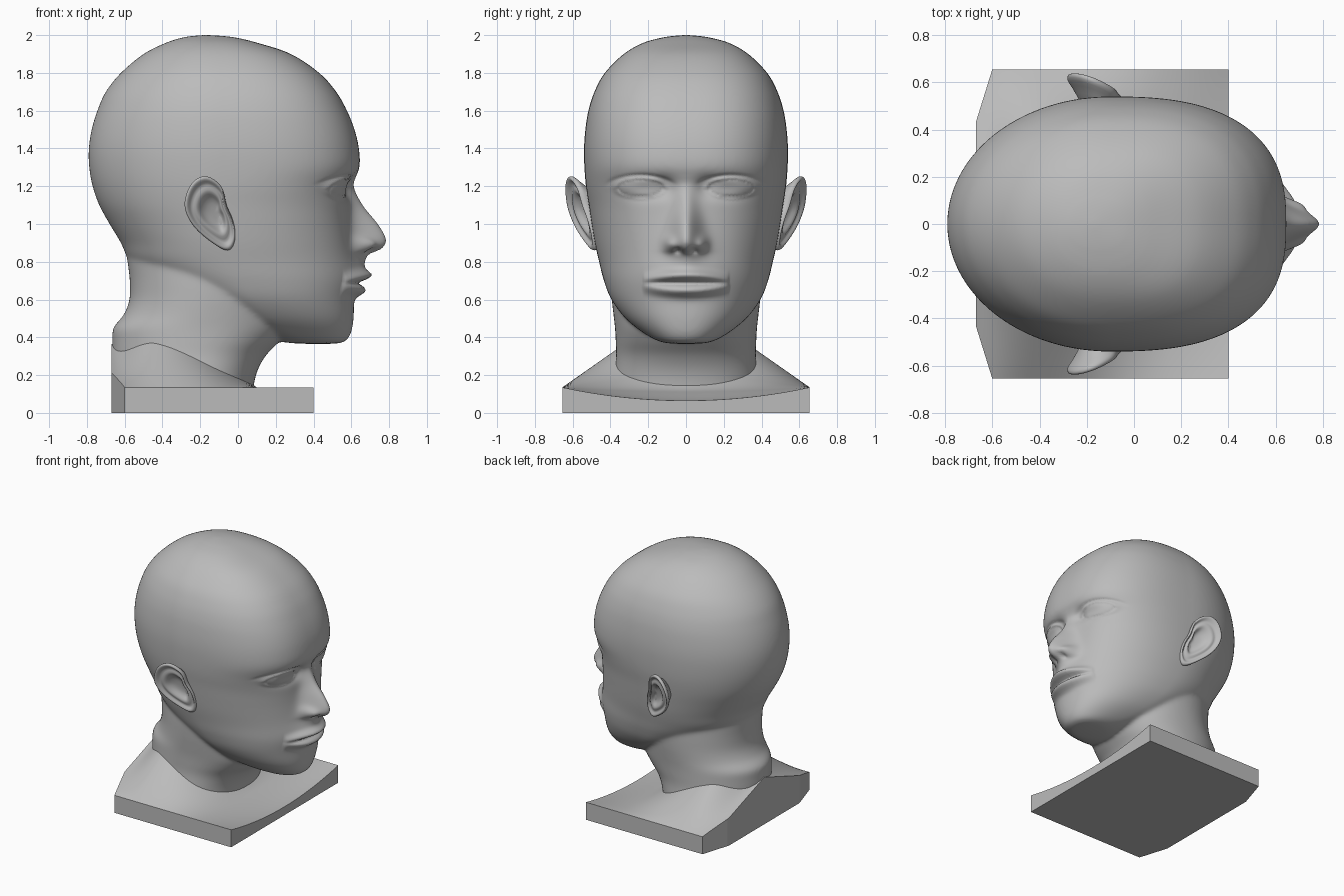
import bpy
import bmesh
from math import cos, sin, pi, exp, sqrt
from mathutils import Vector

default = bpy.data.objects.get("Cube")
if default:
    bpy.data.objects.remove(default, do_unlink=True)

grey = bpy.data.materials.new("plain grey")
grey.use_nodes = True
grey.diffuse_color = (0.5, 0.5, 0.5, 1)
grey.node_tree.nodes["Principled BSDF"].inputs["Base Color"].default_value = grey.diffuse_color


def smooth_path(rows, steps, closed=False):
    """Catmull-Rom samples through rows of any width."""
    points = [Vector(row) for row in rows]
    n = len(points)

    def pick(k):
        return points[k % n] if closed else points[min(max(k, 0), n - 1)]

    samples = []
    for i in range(n if closed else n - 1):
        a, b, c, d = (pick(i + k) for k in (-1, 0, 1, 2))
        for s in range(steps):
            t = s / steps
            samples.append(b + (c - a) * (t / 2)
                           + (a * 2 - b * 5 + c * 4 - d) * (t * t / 2)
                           + (b * 3 - a - c * 3 + d) * (t ** 3 / 2))
    if not closed:
        samples.append(points[-1])
    return samples


def ramp(start, end, value):
    t = min(max((value - start) / (end - start), 0), 1)
    return t * t * (3 - 2 * t)


def bell(value, centre, spread):
    return exp(-((value - centre) / spread) ** 2)


def add_rings(bm, rings):
    """Skin a stack of closed rings and cap both ends."""
    loops = [[bm.verts.new(p) for p in ring] for ring in rings]
    count = len(loops[0])
    for low, high in zip(loops, loops[1:]):
        for i in range(count):
            j = (i + 1) % count
            bm.faces.new((low[i], low[j], high[j], high[i]))
    bm.faces.new(loops[0][::-1])
    bm.faces.new(loops[-1])


def finish(bm, name):
    bmesh.ops.recalc_face_normals(bm, faces=bm.faces)
    mesh = bpy.data.meshes.new(name)
    bm.to_mesh(mesh)
    bm.free()
    obj = bpy.data.objects.new(name, mesh)
    bpy.context.collection.objects.link(obj)
    mesh.materials.append(grey)
    bpy.ops.object.select_all(action="DESELECT")
    obj.select_set(True)
    bpy.context.view_layer.objects.active = obj
    return obj


def section(row, sides=96):
    """Egg-shaped horizontal slice, squarer towards the face."""
    z, back, centre, front, width = row
    front_power = 2.2 + 0.4 * ramp(0.8, 1.35, z)
    ring = []
    for i in range(sides):
        c, s = cos(2 * pi * i / sides), sin(2 * pi * i / sides)
        power = front_power if c > 0 else 2
        reach = front - centre if c > 0 else centre - back
        x = abs(c) ** (2 / power) * (1 if c > 0 else -1)
        y = abs(s) ** (2 / power) * (1 if s > 0 else -1)
        ring.append((centre + reach * x, width * y, z))
    return ring


# Skull and jaw slices: height, back, widest point, front, half width
skull_rows = [
    (0.365, 0.38, 0.43, 0.48, 0.03), (0.375, 0.24, 0.4, 0.56, 0.13),
    (0.42, 0.1, 0.28, 0.597, 0.22), (0.5, -0.05, 0.17, 0.612, 0.32),
    (0.6, -0.25, 0.08, 0.615, 0.395), (0.7, -0.45, 0.02, 0.625, 0.435),
    (0.8, -0.57, -0.03, 0.62, 0.46), (0.9, -0.62, -0.06, 0.61, 0.483),
    (1, -0.68, -0.08, 0.6, 0.5), (1.1, -0.735, -0.1, 0.595, 0.515),
    (1.2, -0.77, -0.1, 0.605, 0.53), (1.3, -0.788, -0.1, 0.643, 0.538),
    (1.4, -0.79, -0.1, 0.64, 0.54), (1.5, -0.775, -0.1, 0.617, 0.533),
    (1.6, -0.745, -0.1, 0.577, 0.517), (1.7, -0.7, -0.1, 0.52, 0.485),
    (1.8, -0.62, -0.11, 0.43, 0.43), (1.9, -0.5, -0.12, 0.28, 0.33),
    (1.96, -0.38, -0.14, 0.1, 0.225), (1.99, -0.28, -0.16, -0.03, 0.11),
    (2, -0.19, -0.17, -0.15, 0.02)]
neck_rows = [
    (0.05, -0.66, -0.24, 0.07, 0.39), (0.2, -0.663, -0.23, 0.095, 0.38),
    (0.3, -0.665, -0.22, 0.145, 0.37), (0.38, -0.665, -0.2, 0.22, 0.372),
    (0.45, -0.66, -0.18, 0.27, 0.376), (0.52, -0.605, -0.16, 0.28, 0.384),
    (0.6, -0.575, -0.14, 0.28, 0.393), (0.7, -0.573, -0.12, 0.28, 0.4),
    (0.8, -0.585, -0.1, 0.25, 0.4), (0.9, -0.6, -0.1, 0.2, 0.38)]

bm = bmesh.new()
for rows in (skull_rows, neck_rows):
    add_rings(bm, [section(row) for row in smooth_path(rows, 6)])
head = finish(bm, "head_and_neck")

# Fuse skull and neck into one soft skin
fuse = head.modifiers.new("fuse", "REMESH")
fuse.mode = "VOXEL"
fuse.voxel_size = 0.01
soften = head.modifiers.new("soften", "SMOOTH")
soften.factor = 0.5
soften.iterations = 24
for name in ("fuse", "soften"):
    bpy.ops.object.modifier_apply(modifier=name)

# Nose: height, projection, half width
nose_path = smooth_path([
    (0.75, 0, 0.08), (0.8, 0.03, 0.08), (0.84, 0.07, 0.085), (0.87, 0.145, 0.085),
    (0.92, 0.175, 0.08), (1, 0.14, 0.07), (1.1, 0.065, 0.06), (1.2, 0.01, 0.05),
    (1.26, 0, 0.05)], 8)


def nose(y, z):
    for low, high in zip(nose_path, nose_path[1:]):
        if low[0] <= z < high[0]:
            _, depth, width = low.lerp(high, (z - low[0]) / (high[0] - low[0]))
            return depth * exp(-(y / width) ** 2)
    return 0


def mouth(y, z):
    taper = max(0, 1 - (y / 0.23) ** 2)
    drop = 0.5 * y * y
    lips = 0.045 * bell(z, 0.73 - drop, 0.028) + 0.045 * bell(z, 0.645 + drop, 0.03)
    seam = 0.022 * bell(z, 0.688, 0.012)
    return 0.04 * bell(z, 0.74, 0.08) * bell(y, 0, 0.15) + (lips - seam) * sqrt(taper)


def eye(y, z):
    d = sqrt(((y - 0.24) / 0.115) ** 2 + ((z - 1.19) / 0.045) ** 2)
    socket = 0.035 * bell(y, 0.2, 0.12) * bell(z, 1.19, 0.055)
    corner = 0.02 * bell(y, 0.11, 0.05) * bell(z, 1.2, 0.05)
    ball = 0.03 * sqrt(max(0, 1 - d * d))
    lid = 0.014 * bell(d, 1.12, 0.17) * (1 if z > 1.19 else 0.6)
    crease = 0.008 * bell(d, 1.55, 0.15) * ramp(1.19, 1.24, z)
    return ball + lid - socket - corner - crease


def nostril(y, z):
    wing = 0.045 * bell(y, 0.085, 0.03) * bell(z, 0.895, 0.035)
    hole = 0.04 * bell(y, 0.042, 0.02) * bell(z, 0.86, 0.014)
    return wing - hole


# Sculpt the features onto the front of the head
for v in head.data.vertices:
    x, y, z = v.co
    if x > 0.2 and z > 0.39:
        side = abs(y)
        v.co.x += (nose(y, z) + mouth(y, z) + eye(side, z) + nostril(side, z)) * ramp(0.2, 0.4, x)
bpy.ops.object.shade_smooth()

# Ears: outline in side view, then rings of (scale, offset from the ear plane)
ear_outline = smooth_path([
    (-0.17, 1.258), (-0.25, 1.215), (-0.287, 1.1), (-0.24, 0.99), (-0.14, 0.9),
    (-0.05, 0.855), (-0.012, 0.92), (-0.025, 1.02), (-0.06, 1.1), (-0.085, 1.2)], 3, True)
ear_rings = [(0.1, -0.04), (0.38, -0.036), (0.5, -0.008), (0.62, 0.002), (0.76, -0.016),
             (0.85, 0.004), (0.94, 0.012), (1, -0.004), (0.97, -0.022), (0.75, -0.05),
             (0.5, -0.14)]
hollow = Vector((-0.125, 1.06))
for label, side in (("left", 1), ("right", -1)):
    bm = bmesh.new()
    rings = []
    for scale, offset in ear_rings:
        ring = []
        for point in ear_outline:
            x, z = hollow + (point - hollow) * scale
            out = 0.53 + (-0.06 - x) * 0.38 + (z - 1.05) * 0.2 + offset
            ring.append((x, out * side, z))
        rings.append(ring)
    add_rings(bm, rings)
    ear = finish(bm, label + "_ear")
    ear.modifiers.new("round", "SUBSURF").levels = 1
    ear.modifiers["round"].render_levels = 1
    bpy.ops.object.shade_smooth()

# Shoulder block: a sloping top sheet closed down to a flat bottom
bm = bmesh.new()
bmesh.ops.create_grid(bm, x_segments=64, y_segments=64, size=1)
sheet = list(bm.verts)
walls = bmesh.ops.extrude_face_region(bm, geom=bm.faces[:])["geom"]
top = {v for v in walls if isinstance(v, bmesh.types.BMVert)}
for v in bm.verts:
    y = v.co.y * 0.655
    side = abs(y)
    back = -0.67 + 0.07 * max(0, (side - 0.43) / 0.225)
    x = back + (0.4 - back) * (v.co.x + 1) / 2
    slope = ramp(0.15, -0.4, x) * (1 - 0.5 * ramp(-0.42, -0.67, x))
    dip = 0.07 * (1 - (side / 0.655) ** 2) * ramp(0, 0.4, x)
    height = 0.135 + 0.7 * (0.655 - side) * slope - dip
    v.co = (x, y, height if v in top else 0)
finish(bm, "shoulder_block")
bpy.ops.object.shade_smooth_by_angle(angle=pi / 6)
